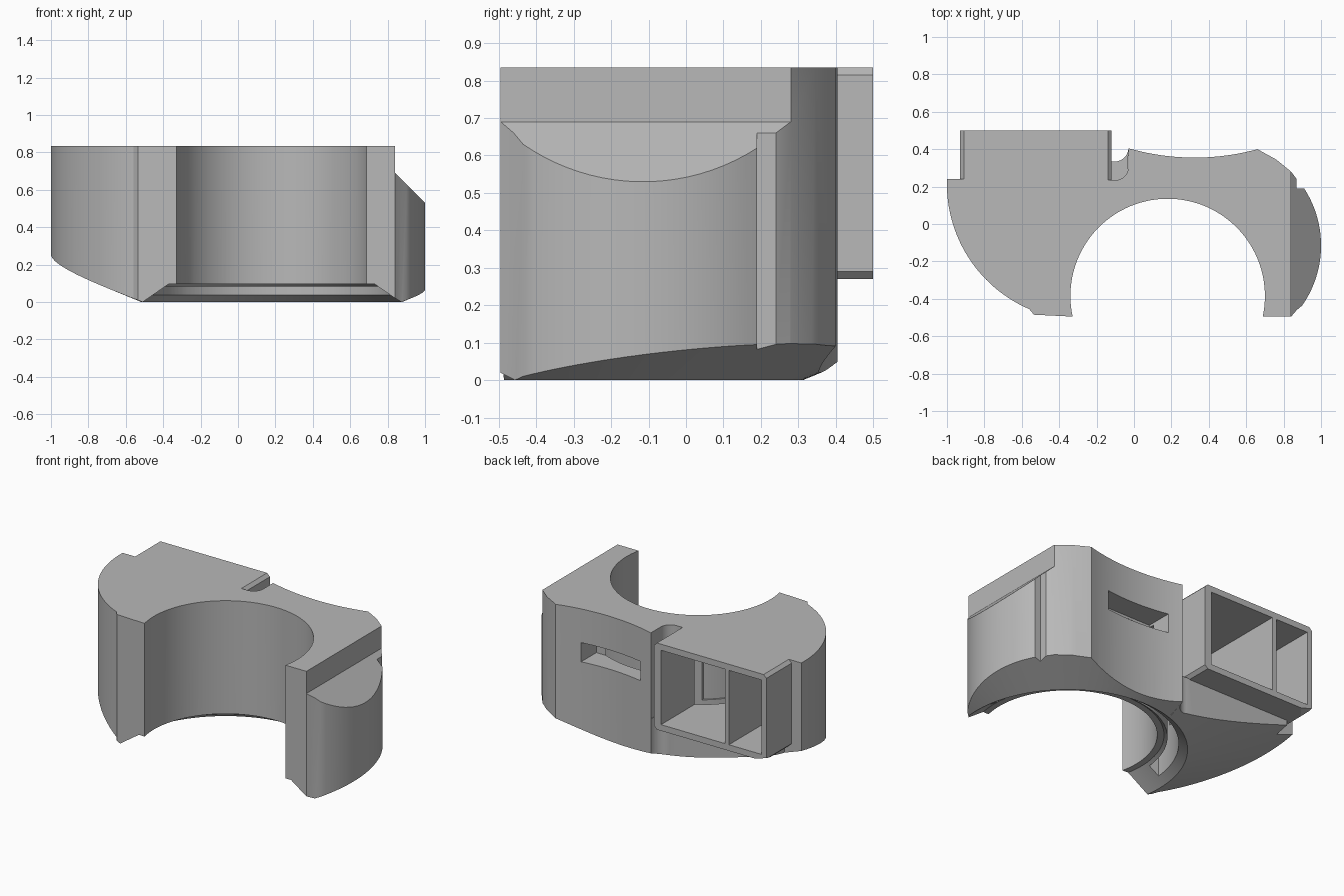
import bpy, bmesh, math
from mathutils import Vector

cube = bpy.data.objects.get("Cube")
if cube:
    bpy.data.objects.remove(cube, do_unlink=True)

grey = bpy.data.materials.new("light grey plastic")
grey.use_nodes = True
COLOUR = (0.48, 0.48, 0.48, 1)
grey.diffuse_color = COLOUR
grey.node_tree.nodes["Principled BSDF"].inputs["Base Color"].default_value = COLOUR

CX, CY, TOP = 0.18, -0.385, 0.835      # bore axis and top height


def ring_arc(r, a0, a1, n=64):
    """Arc of radius r around the bore axis, angles in degrees."""
    steps = [math.radians(a0 + (a1 - a0) * i / n) for i in range(n + 1)]
    return [(CX + r * math.cos(a), CY + r * math.sin(a)) for a in steps]


def arc3(p, m, q, n=20):
    """Circular arc from p through m to q."""
    (ax, ay), (bx, by), (cx, cy) = p, m, q
    d = 2 * (ax * (by - cy) + bx * (cy - ay) + cx * (ay - by))
    a2, b2, c2 = ax * ax + ay * ay, bx * bx + by * by, cx * cx + cy * cy
    o = Vector(((a2 * (by - cy) + b2 * (cy - ay) + c2 * (ay - by)) / d,
                (a2 * (cx - bx) + b2 * (ax - cx) + c2 * (bx - ax)) / d))
    s = Vector(p) - o
    e = Vector(q) - o
    a0 = math.atan2(s.y, s.x)
    sweep = math.remainder(math.atan2(e.y, e.x) - a0, math.tau)
    return [(o.x + s.length * math.cos(a0 + sweep * i / n),
             o.y + s.length * math.sin(a0 + sweep * i / n)) for i in range(n + 1)]


def finish(bm, name):
    bmesh.ops.recalc_face_normals(bm, faces=bm.faces[:])
    mesh = bpy.data.meshes.new(name)
    bm.to_mesh(mesh)
    bm.free()
    mesh.materials.append(grey)
    ob = bpy.data.objects.new(name, mesh)
    bpy.context.collection.objects.link(ob)
    return ob


def prism(name, points, lo, hi, axis="z"):
    """Extrude a closed outline along z (xy outline) or y (xz outline)."""
    bm = bmesh.new()
    place = (lambda u, v: (u, v, lo)) if axis == "z" else (lambda u, v: (u, lo, v))
    face = bm.faces.new([bm.verts.new(place(u, v)) for u, v in points])
    out = bmesh.ops.extrude_face_region(bm, geom=[face])
    shift = (0, 0, hi - lo) if axis == "z" else (0, hi - lo, 0)
    bmesh.ops.translate(bm, vec=shift,
                        verts=[g for g in out["geom"] if isinstance(g, bmesh.types.BMVert)])
    return finish(bm, name)


def rect(x0, x1, v0, v1):
    return [(x0, v0), (x1, v0), (x1, v1), (x0, v1)]


def lathe(name, profile, steps=128):
    """Revolve an r, z profile around the bore axis."""
    bm = bmesh.new()
    vs = [bm.verts.new((CX + r, CY, z)) for r, z in profile]
    es = [bm.edges.new(pair) for pair in zip(vs, vs[1:])]
    bmesh.ops.spin(bm, geom=vs + es, cent=(CX, CY, 0), axis=(0, 0, 1),
                   angle=math.tau, steps=steps)
    bmesh.ops.remove_doubles(bm, verts=bm.verts[:], dist=1e-5)
    return finish(bm, name)


def combine(target, tool, operation="DIFFERENCE"):
    mod = target.modifiers.new("shape", "BOOLEAN")
    mod.operation, mod.solver, mod.object = operation, "EXACT", tool
    bpy.context.view_layer.objects.active = target
    bpy.ops.object.modifier_apply(modifier=mod.name)
    bpy.data.objects.remove(tool, do_unlink=True)


# Main body around the open bore, with the bulge on the left side
half = math.degrees(math.asin((-0.495 - CY) / 0.52))
outline = (
    arc3((-1, 0.24), (-0.9, -0.155), (-0.56, -0.455), 28)
    + [(-0.535, -0.485)]
    + ring_arc(0.52, 180 - half, half, 80)
    + [(0.84, -0.495), (0.87, -0.46)]
    + arc3((0.9, -0.435), (1, -0.13), (0.91, 0.19))
    + [(0.87, 0.19), (0.87, 0.24), (0.84, 0.28), (0.76, 0.345)]
    + arc3((0.66, 0.4), (0.33, 0.355), (-0.03, 0.405))
    + arc3((-0.03, 0.3), (-0.05, 0.255), (-0.095, 0.235), 8)
    + [(-0.14, 0.235), (-0.14, 0.24)]
)
body = prism("duct_body", outline, 0, TOP)

# Ledge below the inlet box
ledge = (arc3((-0.03, 0.4), (-0.055, 0.352), (-0.12, 0.335), 8)
         + [(-0.88, 0.335), (-0.88, 0.15), (-0.035, 0.15)])
combine(body, prism("ledge", ledge, 0, 0.275), "UNION")

# Inlet box with chamfered long edges
x0, x1, z0, c = -0.93, -0.12, 0.27, 0.02
box = [(x0 + c, z0), (x1 - c, z0), (x1, z0 + c), (x1, TOP - c),
       (x1 - c, TOP), (x0 + c, TOP), (x0, TOP - c), (x0, z0 + c)]
combine(body, prism("inlet_box", box, 0.2, 0.5, "y"), "UNION")

# Conical underside and flared lower rim of the bore
combine(body, lathe("underside_cutter", [
    (0, -0.2), (0, 0.097), (0.56, 0.097), (0.697, 0), (1.7, 0.41), (1.7, -0.2), (0, -0.2)]))

# Sloping top of the side bulge
slope = [(0.84, 0.69), (1.2, 0.33), (1.2, 1), (0.84, 1)]
combine(body, prism("slope_cutter", slope, -0.7, 0.7, "y"))

# Two inlet pockets separated by a thin divider
large = [(-0.17, 0.6)] + ring_arc(0.57, 127.9, 161, 16) + [(-0.63, -0.2), (-0.63, 0.6)]
combine(body, prism("large_pocket_cutter", large, 0.31, 0.795))
combine(body, prism("small_pocket_cutter", rect(-0.895, -0.66, 0, 0.6), 0.31, 0.795))

# Annular air outlet in the rim, and the slot in the concave back wall
annulus = ring_arc(0.58, 5, 175) + ring_arc(0.645, 175, 5)
combine(body, prism("outlet_cutter", annulus, -0.1, 0.6))
combine(body, prism("slot_cutter", rect(0.06, 0.5, 0.49, 0.615), 0.21, 0.6, "y"))

# Smooth curves, crisp corners
bpy.ops.object.select_all(action="DESELECT")
body.select_set(True)
bpy.context.view_layer.objects.active = body
bpy.ops.object.shade_smooth_by_angle(angle=math.radians(22))
